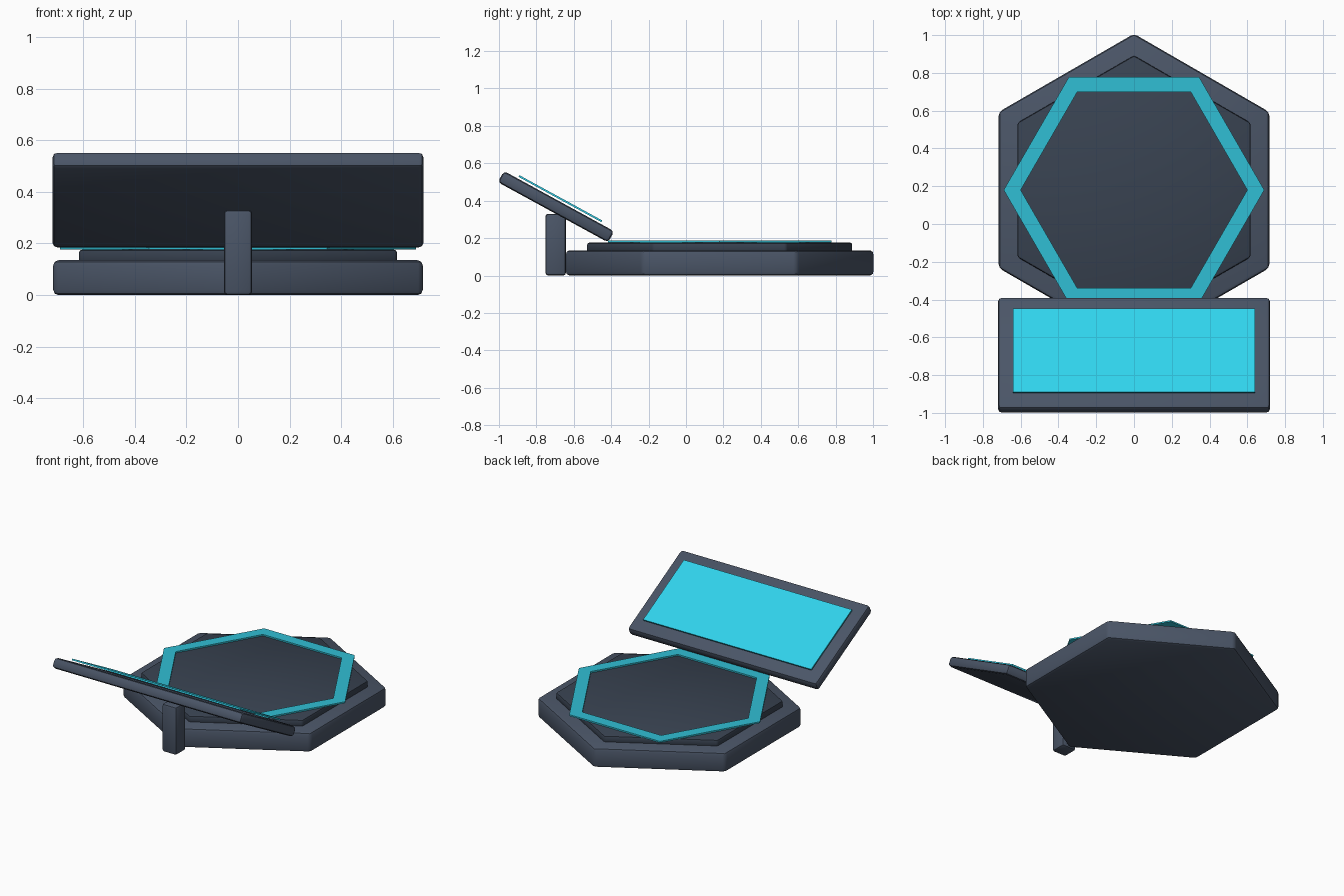
import bpy, bmesh, math
from mathutils import Matrix, Vector

if "Cube" in bpy.data.objects:
    bpy.data.objects.remove(bpy.data.objects["Cube"])

CY = 0.18      # centre of the hexagonal pad along y
TILT = -0.5    # console lean about x


def material(name, rgb):
    m = bpy.data.materials.new(name)
    m.diffuse_color = (*rgb, 1)
    m.use_nodes = True
    m.node_tree.nodes["Principled BSDF"].inputs["Base Color"].default_value = m.diffuse_color
    return m


FRAME = material("slate_frame", (0.069, 0.091, 0.135))
PLATE = material("dark_slate", (0.04, 0.055, 0.082))
GLOW = material("cyan_glow", (0.03, 0.52, 0.66))
SCREEN = material("cyan_screen", (0.03, 0.65, 0.84))


def finish(name, bm, mat, bevel=0.0):
    if bevel:
        bmesh.ops.bevel(bm, geom=bm.edges[:], offset=bevel, segments=2,
                        profile=0.5, affect='EDGES')
    bmesh.ops.recalc_face_normals(bm, faces=bm.faces[:])
    me = bpy.data.meshes.new(name)
    bm.to_mesh(me)
    bm.free()
    ob = bpy.data.objects.new(name, me)
    bpy.context.collection.objects.link(ob)
    me.materials.append(mat)
    if bevel:
        bpy.ops.object.select_all(action='DESELECT')
        ob.select_set(True)
        bpy.context.view_layer.objects.active = ob
        bpy.ops.object.shade_smooth_by_angle(angle=math.radians(40))
    return ob


def hexagon(bm, r, z, start):
    return [bm.verts.new((r * math.cos(start + i * math.pi / 3),
                          CY + r * math.sin(start + i * math.pi / 3), z))
            for i in range(6)]


def hex_plate(name, r, z0, z1, mat, bevel):
    bm = bmesh.new()
    lo, hi = (hexagon(bm, r, z, math.pi / 6) for z in (z0, z1))
    bm.faces.new(lo[::-1])
    bm.faces.new(hi)
    for i in range(6):
        j = (i + 1) % 6
        bm.faces.new((lo[i], lo[j], hi[j], hi[i]))
    return finish(name, bm, mat, bevel)


def hex_ring(name, r_in, r_out, z0, z1, mat):
    bm = bmesh.new()
    loops = [hexagon(bm, r, z, 0) for r, z in
             ((r_out, z0), (r_out, z1), (r_in, z1), (r_in, z0))]
    for a, b in zip(loops, loops[1:] + loops[:1]):
        for i in range(6):
            j = (i + 1) % 6
            bm.faces.new((a[i], a[j], b[j], b[i]))
    return finish(name, bm, mat)


def box(name, size, loc, mat, bevel=0.0, tilt=0.0):
    bm = bmesh.new()
    bmesh.ops.create_cube(bm, size=1, matrix=Matrix.Diagonal((*size, 1)))
    ob = finish(name, bm, mat, bevel)
    ob.location = loc
    ob.rotation_euler.x = tilt
    return ob


# Hexagonal pad: base, raised plate and glowing ring turned by 30 degrees
hex_plate("pad_base", 0.827, 0.0, 0.135, FRAME, 0.02)
hex_plate("pad_plate", 0.712, 0.125, 0.176, PLATE, 0.012)
hex_ring("glow_ring", 0.6, 0.69, 0.177, 0.187, GLOW)

# Console: post, tilted panel and floating screen
box("console_post", (0.11, 0.11, 0.33), (0, -0.697, 0.165), FRAME, 0.015)
centre = Vector((0, -0.695, 0.368))
normal = Vector((0, -math.sin(TILT), math.cos(TILT)))
box("console_panel", (1.44, 0.672, 0.068), centre, FRAME, 0.02, TILT)
box("console_screen", (1.28, 0.505, 0.01), centre + normal * 0.049, SCREEN, 0, TILT)
